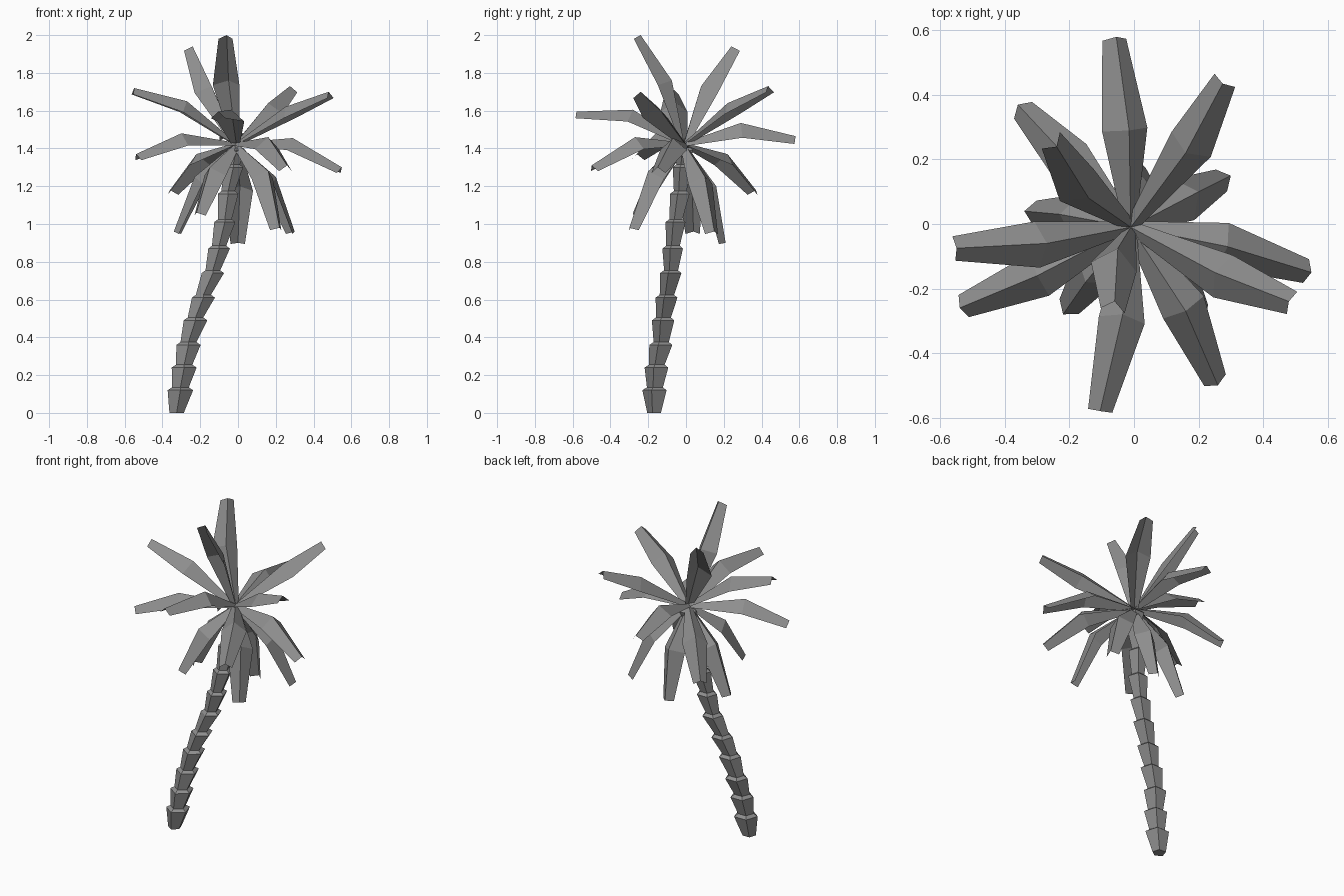
import bpy, bmesh, math
from mathutils import Vector, Matrix

cube = bpy.data.objects.get("Cube")
if cube:
    bpy.data.objects.remove(cube, do_unlink=True)

grey = bpy.data.materials.new("grey")
grey.use_nodes = True
colour = (0.27, 0.27, 0.27, 1)
grey.diffuse_color = colour
grey.node_tree.nodes["Principled BSDF"].inputs["Base Color"].default_value = colour


def finish(name, bm):
    mesh = bpy.data.meshes.new(name)
    bm.to_mesh(mesh)
    bm.free()
    mesh.materials.append(grey)
    bpy.context.collection.objects.link(bpy.data.objects.new(name, mesh))


# Trunk: stacked five-sided cups that flare upwards along a leaning path
def ring(bm, x, y, z, radius):
    angles = [math.radians(72 * i - 90) for i in range(5)]
    return [bm.verts.new((x + radius * math.cos(a), y + radius * math.sin(a), z)) for a in angles]


cups = [(-0.305, -0.16, 0.12), (-0.285, -0.15, 0.24), (-0.262, -0.127, 0.36),
        (-0.225, -0.115, 0.49), (-0.183, -0.097, 0.61), (-0.133, -0.075, 0.74),
        (-0.1, -0.065, 0.87), (-0.07, -0.05, 1.01), (-0.052, -0.027, 1.16),
        (-0.025, -0.015, 1.3), (-0.01, -0.005, 1.39)]
bm = bmesh.new()
rings = [ring(bm, -0.325, -0.165, 0, 0.04)]
for i, (x, y, z) in enumerate(cups):
    radius = 0.071 - 0.0018 * i
    rings.append(ring(bm, x, y, z, radius))
    rings.append(ring(bm, x, y, z + 0.015, radius * 0.66))
for low, high in zip(rings, rings[1:]):
    for i in range(5):
        j = (i + 1) % 5
        bm.faces.new((low[i], low[j], high[j], high[i]))
bm.faces.new(rings[0][::-1])
bm.faces.new(rings[-1])
finish("trunk", bm)


# Fronds: folded leaves with a ridge through the crown, a bend and a blunt tip
def frond(name, bend, tip, roll=0):
    ridge = [Vector((-0.01, -0.01, 1.43)), Vector(bend), Vector(tip)]
    chord = (ridge[2] - ridge[0]).normalized()
    side = chord.cross(Vector((0, 0, 1))).normalized()
    side = Matrix.Rotation(math.radians(roll), 3, chord) @ side
    directions = [(ridge[1] - ridge[0]).normalized(), chord, (ridge[2] - ridge[1]).normalized()]
    bm = bmesh.new()
    rows = []
    for point, along, half, drop in zip(ridge, directions, (0.02, 0.072, 0.038), (0.015, 0.065, 0.035)):
        down = -side.cross(along).normalized() * drop
        rows.append([bm.verts.new(p) for p in
                     (point - side * half + down, point, point + side * half + down)])
    for a, b in zip(rows, rows[1:]):
        for i in range(2):
            bm.faces.new((a[i], a[i + 1], b[i + 1], b[i]))
    finish(name, bm)


tiers = {
    "upper_frond": [((0.16, 0.22, 1.64), (0.275, 0.435, 1.73)),
                    ((-0.14, 0.08, 1.73), (-0.24, 0.24, 1.94)),
                    ((-0.27, -0.06, 1.65), (-0.55, -0.075, 1.72)),
                    ((-0.05, -0.075, 1.76), (-0.06, -0.24, 2.0)),
                    ((0.25, -0.15, 1.62), (0.48, -0.24, 1.7))],
    "middle_frond": [((-0.015, 0.29, 1.535), (-0.055, 0.58, 1.465), 12),
                     ((-0.22, 0.22, 1.37), (-0.36, 0.37, 1.18)),
                     ((-0.3, -0.16, 1.48), (-0.54, -0.26, 1.37)),
                     ((-0.035, -0.28, 1.605), (-0.105, -0.58, 1.595)),
                     ((0.16, -0.27, 1.46), (0.26, -0.5, 1.31)),
                     ((0.29, -0.07, 1.455), (0.55, -0.15, 1.3))],
    "lower_frond": [((0.2, 0.1, 1.25), (0.3, 0.15, 0.96)),
                    ((0.01, 0.16, 1.2), (0, 0.21, 0.9)),
                    ((-0.23, 0.03, 1.25), (-0.34, 0.04, 0.96)),
                    ((-0.15, -0.18, 1.3), (-0.22, -0.28, 1.06)),
                    ((0.16, -0.2, 1.28), (0.22, -0.3, 0.98))],
}
for tier, leaves in tiers.items():
    for number, leaf in enumerate(leaves, 1):
        frond(f"{tier}_{number}", *leaf)
